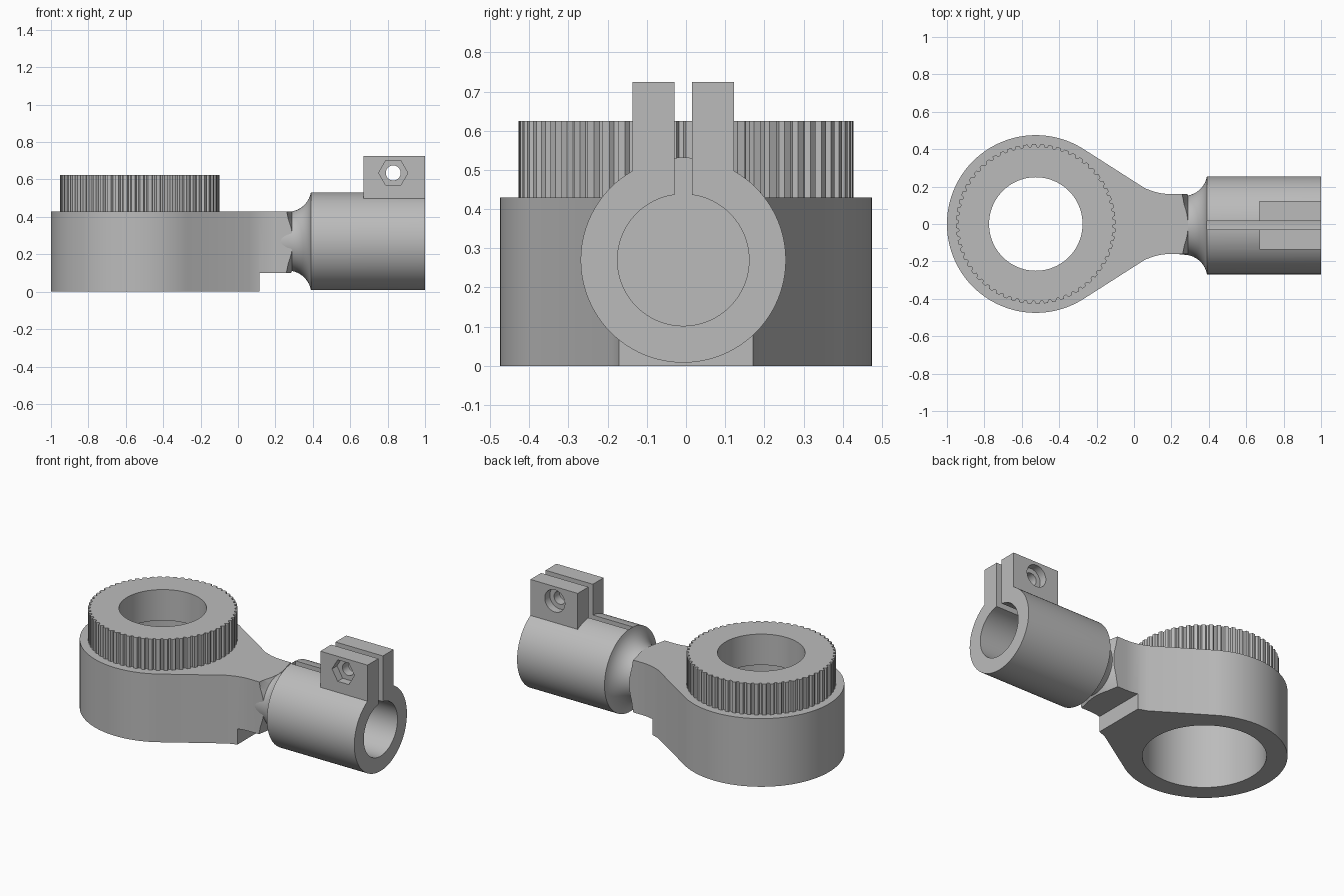
import bpy, bmesh, math
from mathutils import Matrix, Vector

if "Cube" in bpy.data.objects:
    bpy.data.objects.remove(bpy.data.objects["Cube"])

grey = bpy.data.materials.new("machined_grey")
grey.diffuse_color = (0.5, 0.5, 0.5, 1)
grey.use_nodes = True
grey.node_tree.nodes["Principled BSDF"].inputs["Base Color"].default_value = grey.diffuse_color

RX = -0.525              # ring centre x
TY, TZ = -0.007, 0.27    # tube axis


def make(name, bm):
    bmesh.ops.recalc_face_normals(bm, faces=bm.faces)
    me = bpy.data.meshes.new(name)
    bm.to_mesh(me)
    bm.free()
    ob = bpy.data.objects.new(name, me)
    bpy.context.collection.objects.link(ob)
    me.materials.append(grey)
    return ob


def prism(name, pts, z0, z1):
    """Extrude an xy outline between two heights."""
    bm = bmesh.new()
    face = bm.faces.new([bm.verts.new((x, y, z0)) for x, y in pts])
    ext = bmesh.ops.extrude_face_region(bm, geom=[face])
    verts = [v for v in ext["geom"] if isinstance(v, bmesh.types.BMVert)]
    bmesh.ops.translate(bm, verts=verts, vec=(0, 0, z1 - z0))
    return make(name, bm)


def cylinder(name, r, a, b, sides=96):
    """Cylinder from point a to point b."""
    a, b = Vector(a), Vector(b)
    d = b - a
    rot = d.to_track_quat('Z', 'Y').to_matrix().to_4x4()
    bm = bmesh.new()
    bmesh.ops.create_cone(bm, cap_ends=True, segments=sides, radius1=r, radius2=r,
                          depth=d.length, matrix=Matrix.Translation((a + b) / 2) @ rot)
    return make(name, bm)


def box(name, lo, hi):
    return prism(name, [(lo[0], lo[1]), (hi[0], lo[1]), (hi[0], hi[1]), (lo[0], hi[1])],
                 lo[2], hi[2])


def lathe(name, prof, sides=96):
    """Revolve an (x, radius) profile, on-axis at both ends, about the tube axis."""
    bm = bmesh.new()
    rings = []
    for x, r in prof:
        n = 1 if r == 0 else sides
        rings.append([bm.verts.new((x, TY + r * math.cos(2 * math.pi * i / sides),
                                    TZ + r * math.sin(2 * math.pi * i / sides)))
                      for i in range(n)])
    for p, q in zip(rings, rings[1:]):
        for i in range(sides):
            j = (i + 1) % sides
            quad = [p[i % len(p)], p[j % len(p)], q[j % len(q)], q[i % len(q)]]
            bm.faces.new(list(dict.fromkeys(quad)))
    return make(name, bm)


def boolean(ob, tool, op='DIFFERENCE'):
    mod = ob.modifiers.new("cut", 'BOOLEAN')
    mod.operation, mod.solver, mod.object = op, 'EXACT', tool
    bpy.context.view_layer.objects.active = ob
    bpy.ops.object.modifier_apply(modifier=mod.name)
    bpy.data.objects.remove(tool)


def smooth(ob, angle=30):
    bpy.ops.object.select_all(action='DESELECT')
    ob.select_set(True)
    bpy.context.view_layer.objects.active = ob
    bpy.ops.object.shade_smooth_by_angle(angle=math.radians(angle))


# Ring body with tapering arm
half = [(0.34, 0.16), (0.19, 0.16), (0.15, 0.163), (0.11, 0.172), (0.06, 0.19)]
for i in range(49):
    a = math.radians(57.4 + (180 - 57.4) * i / 48)
    half.append((RX + 0.475 * math.cos(a), 0.475 * math.sin(a)))
outline = half + [(x, -y) for x, y in half[-2::-1]]
body = prism("ring_body", outline, 0, 0.43)
boolean(body, box("step_cut", (0.115, -0.5, -0.1), (0.5, 0.5, 0.10)))
boolean(body, cylinder("bore_cut", 0.355, (RX, 0, -0.1), (RX, 0, 0.6)))
# Arm end chamfered around the tube axis
boolean(body, lathe("arm_end", [(-1.5, 0), (-1.5, 1.5), (0.245, 1.5), (0.255, 0.24),
                                (0.268, 0.195), (0.295, 0.15), (0.295, 0)]), 'INTERSECT')
smooth(body)

# Toothed collar
TEETH = 60
teeth = []
for i in range(TEETH):
    for frac, r in ((0, 0.427), (0.45, 0.427), (0.6, 0.413), (0.85, 0.413)):
        a = 2 * math.pi * (i + frac) / TEETH
        teeth.append((RX + r * math.cos(a), r * math.sin(a)))
collar = prism("toothed_collar", teeth, 0.43, 0.625)
boolean(collar, cylinder("collar_bore", 0.25, (RX, 0, 0.3), (RX, 0, 0.8)))
smooth(collar, 20)

# Clamp tube with flared neck and blind bore
R = 0.127
neck = [(0.265 + R * math.sin(t), 0.157 + R * (1 - math.cos(t)))
        for t in (math.radians(80 * i / 10) for i in range(11))]
tube = lathe("clamp_tube", [(0.2, 0), (0.2, 0.15)] + neck +
             [(0.392, 0.262), (1, 0.262), (1, 0.168), (0.39, 0.168), (0.39, 0)])
# Clamp ears, then the slot that splits them
boolean(tube, box("ears", (0.67, -0.137, 0.46), (1.0, 0.122, 0.725)), 'UNION')
boolean(tube, box("slot_cut", (0.39, -0.029, 0.3), (1.1, 0.015, 0.9)))
# Bolt hole, hexagonal nut pocket in front, round counterbore behind
BX, BZ = 0.83, 0.635
boolean(tube, cylinder("bolt_hole", 0.04, (BX, -0.3, BZ), (BX, 0.3, BZ), 48))
hexa = prism("nut_pocket", [(BX + 0.078 * math.cos(math.pi * i / 3),
                             0.078 * math.sin(math.pi * i / 3)) for i in range(6)],
             -0.05, 0.05)
hexa.data.transform(Matrix.Translation((0, -0.137, BZ)) @ Matrix.Rotation(math.pi / 2, 4, 'X'))
boolean(tube, hexa)
boolean(tube, cylinder("counterbore", 0.07, (BX, 0.072, BZ), (BX, 0.2, BZ), 48))
smooth(tube)
